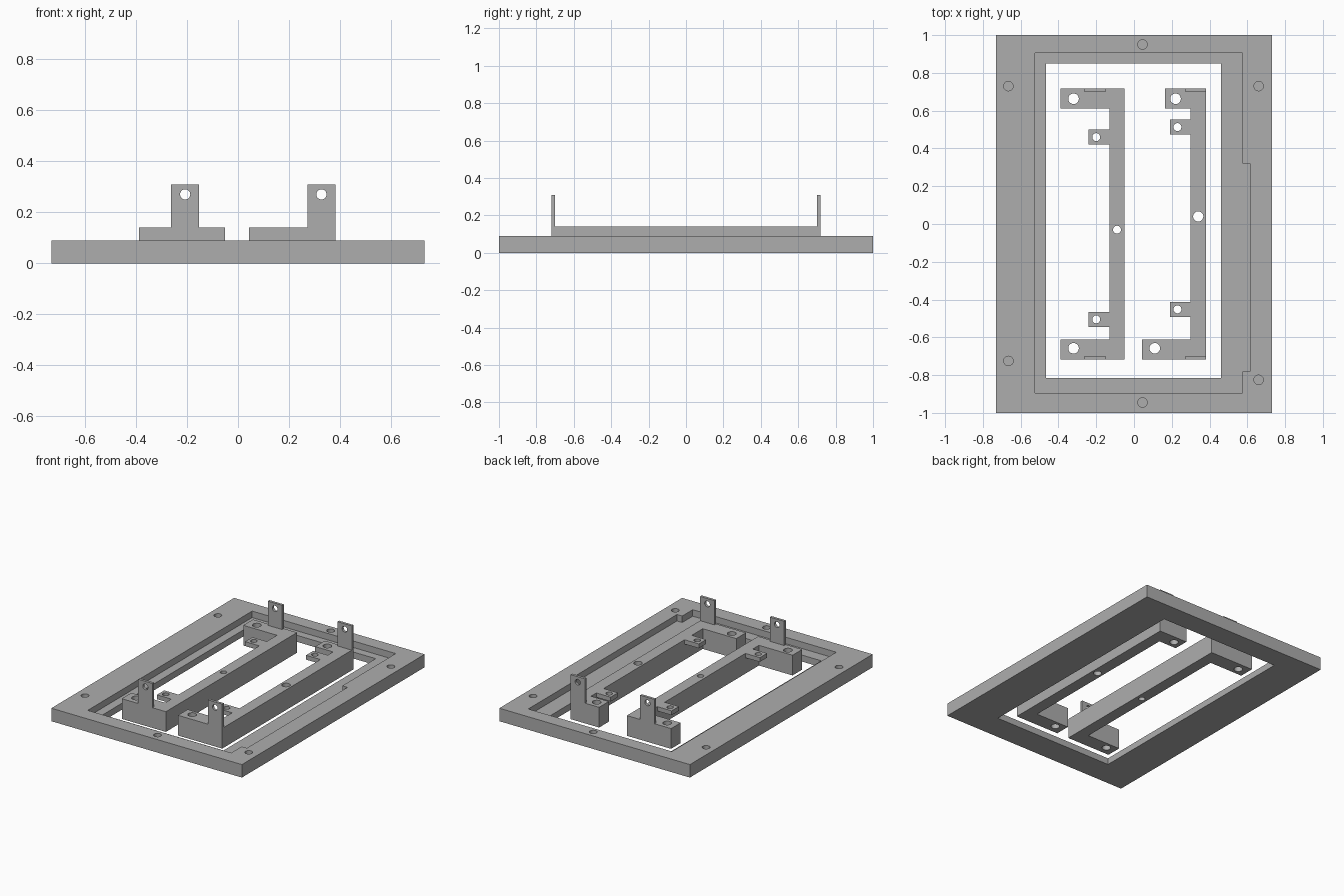
import bpy, bmesh, math
from mathutils import Matrix

if "Cube" in bpy.data.objects:
    bpy.data.objects.remove(bpy.data.objects["Cube"])

grey = bpy.data.materials.new("plain grey")
grey.diffuse_color = (0.42, 0.42, 0.42, 1)
grey.use_nodes = True
grey.node_tree.nodes["Principled BSDF"].inputs["Base Color"].default_value = grey.diffuse_color


def prism(name, pts, z0, z1):
    """Solid made by extruding an outline in plan from z0 to z1."""
    bm = bmesh.new()
    face = bm.faces.new([bm.verts.new((x, y, z0)) for x, y in pts])
    new = bmesh.ops.extrude_face_region(bm, geom=[face])["geom"]
    top = [v for v in new if isinstance(v, bmesh.types.BMVert)]
    bmesh.ops.translate(bm, verts=top, vec=(0, 0, z1 - z0))
    bmesh.ops.recalc_face_normals(bm, faces=bm.faces)
    mesh = bpy.data.meshes.new(name)
    bm.to_mesh(mesh)
    bm.free()
    mesh.materials.append(grey)
    ob = bpy.data.objects.new(name, mesh)
    bpy.context.collection.objects.link(ob)
    return ob


def rect(x0, x1, y0, y1):
    return [(x0, y0), (x1, y0), (x1, y1), (x0, y1)]


def circle(x, y, r, n=32):
    return [(x + r * math.cos(2 * math.pi * i / n),
             y + r * math.sin(2 * math.pi * i / n)) for i in range(n)]


def combine(ob, tool, operation):
    """Boolean the tool into the part, apply it and discard the tool."""
    mod = ob.modifiers.new("cut", 'BOOLEAN')
    mod.object, mod.operation, mod.solver = tool, operation, 'EXACT'
    bpy.context.view_layer.objects.active = ob
    bpy.ops.object.modifier_apply(modifier=mod.name)
    bpy.data.objects.remove(tool, do_unlink=True)


def drill(ob, x, y, r, z0=-0.1):
    combine(ob, prism("drill", circle(x, y, r), z0, 0.5), 'DIFFERENCE')


def finish(ob):
    bpy.ops.object.select_all(action='DESELECT')
    ob.select_set(True)
    bpy.context.view_layer.objects.active = ob
    bpy.ops.object.shade_smooth_by_angle(angle=math.radians(30))


# Frame: plate with a through opening, a stepped pocket and blind screw holes
FRAME_H, LEDGE = 0.09, 0.045
frame = prism("frame", rect(-0.73, 0.73, -1, 1), 0, FRAME_H)
combine(frame, prism("opening", rect(-0.465, 0.46, -0.815, 0.85), -0.1, 0.2), 'DIFFERENCE')
pocket = [(-0.525, -0.895), (0.575, -0.895), (0.575, -0.78), (0.615, -0.78),
          (0.615, 0.32), (0.575, 0.32), (0.575, 0.905), (-0.525, 0.905)]
combine(frame, prism("pocket", pocket, LEDGE, 0.2), 'DIFFERENCE')
for x, y in [(-0.665, 0.73), (0.66, 0.73), (0.045, 0.95),
             (-0.665, -0.725), (0.66, -0.825), (0.045, -0.945)]:
    drill(frame, x, y, 0.025, LEDGE)
finish(frame)

# Brackets: long bar, an arm at each end, thin tabs and upright lugs
BAR_H, TAB_H, END, ARM_Y = 0.14, 0.03, 0.718, 0.612


def bracket(name, bar0, bar1, front_x, back_x, tabs, lug_x, bar_hole, arm_holes):
    outline = [(front_x, -END), (bar1, -END), (bar1, END), (back_x, END),
               (back_x, ARM_Y), (bar0, ARM_Y), (bar0, -ARM_Y), (front_x, -ARM_Y)]
    ob = prism(name, outline, 0, BAR_H)
    # thin tabs flush with the top of the bar
    for y in tabs:
        combine(ob, prism("tab", rect(bar0 - 0.11, bar0 + 0.02, y - 0.04, y + 0.04),
                          BAR_H - TAB_H, BAR_H), 'UNION')
    # upright lugs, drawn flat and then turned upright
    for y in (-END + 0.018, END):
        lug = prism("lug", rect(lug_x, lug_x + 0.11, 0.08, 0.308), 0, 0.018)
        combine(lug, prism("eye", circle(lug_x + 0.055, 0.27, 0.02), -0.1, 0.1), 'DIFFERENCE')
        lug.data.transform(Matrix.Translation((0, y, 0)) @ Matrix.Rotation(math.pi / 2, 4, 'X'))
        combine(ob, lug, 'UNION')
    # vertical through holes
    for y in tabs:
        drill(ob, bar0 - 0.07, y, 0.021)
    drill(ob, *bar_hole)
    for x, y in arm_holes:
        drill(ob, x, y, 0.028)
    finish(ob)


bracket("left_bracket", -0.13, -0.05, -0.388, -0.388, (0.46, -0.505), -0.262,
        (-0.09, -0.03, 0.021), [(-0.32, 0.663), (-0.32, -0.658)])
bracket("right_bracket", 0.30, 0.382, 0.043, 0.163, (0.513, -0.452), 0.272,
        (0.34, 0.04, 0.027), [(0.22, 0.663), (0.11, -0.658)])
